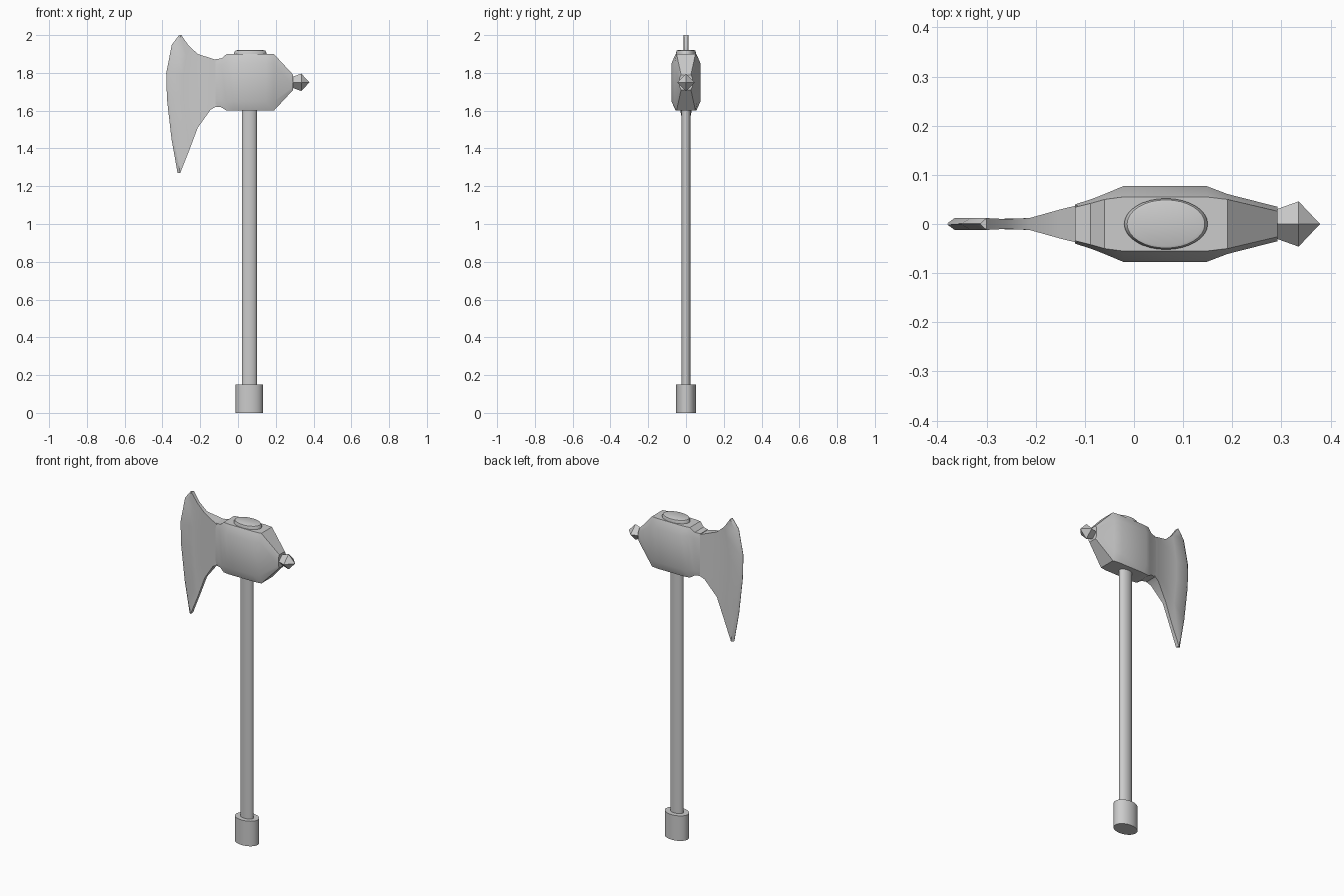
import bpy, bmesh, math

if "Cube" in bpy.data.objects:
    bpy.data.objects.remove(bpy.data.objects["Cube"])


def finish(name, bm, angle=35):
    bmesh.ops.recalc_face_normals(bm, faces=bm.faces)
    me = bpy.data.meshes.new(name)
    bm.to_mesh(me)
    bm.free()
    ob = bpy.data.objects.new(name, me)
    bpy.context.collection.objects.link(ob)
    bpy.ops.object.select_all(action='DESELECT')
    ob.select_set(True)
    bpy.context.view_layer.objects.active = ob
    bpy.ops.object.shade_smooth_by_angle(angle=math.radians(angle))
    return ob


def loft(name, rings, angle=35):
    """Skin a list of closed rings and cap both ends."""
    bm = bmesh.new()
    loops = [[bm.verts.new(p) for p in r] for r in rings]
    n = len(loops[0])
    for a, b in zip(loops, loops[1:]):
        for i in range(n):
            j = (i + 1) % n
            bm.faces.new((a[i], a[j], b[j], b[i]))
    bm.faces.new(loops[0])
    bm.faces.new(loops[-1])
    bmesh.ops.remove_doubles(bm, verts=bm.verts, dist=0.0002)
    return finish(name, bm, angle)


def oval(rx, ry, z, n=32, cx=0.06):
    return [(cx + rx * math.cos(2 * math.pi * i / n),
             ry * math.sin(2 * math.pi * i / n), z) for i in range(n)]


# Handle, pommel and the oval cap on top of the head
loft("handle", [oval(0.04, 0.025, 0.1), oval(0.04, 0.025, 1.85)])
loft("pommel", [oval(0.072, 0.052, 0), oval(0.072, 0.052, 0.15)])
loft("top_cap", [oval(0.085, 0.052, 1.88, cx=0.065), oval(0.085, 0.052, 1.908, cx=0.065),
                 oval(0.079, 0.049, 1.918, cx=0.065), oval(0.07, 0.045, 1.92, cx=0.065)])


# Head block: chamfered sections along x
def section(x, hy, ty, z0, z1, ch):
    half = [(hy, z0 + ch), (hy, z1 - ch), (ty, z1)]
    right = [(ty, z0)] + half
    return [(x, y, z) for y, z in right] + [(x, -y, z) for y, z in reversed(right)]


loft("head_block", [
    section(-0.12, 0.040, 0.034, 1.62, 1.873, 0.03),
    section(-0.088, 0.050, 0.042, 1.618, 1.876, 0.035),
    section(-0.06, 0.061, 0.050, 1.60, 1.90, 0.045),
    section(-0.022, 0.077, 0.055, 1.60, 1.90, 0.05),
    section(0.148, 0.077, 0.055, 1.60, 1.90, 0.05),
    section(0.19, 0.061, 0.050, 1.60, 1.90, 0.05),
    section(0.292, 0.035, 0.026, 1.71, 1.79, 0.018)])

# Back spike: four-sided diamond
loft("back_spike", [[(x, r, 1.75), (x, 0, 1.75 + r), (x, -r, 1.75), (x, 0, 1.75 - r)]
                    for x, r in ((0.27, 0.022), (0.29, 0.030), (0.335, 0.046), (0.378, 0.0005))], 50)

# Blade: columns from the neck to the cutting edge, each with six (x, z) points
columns = [
    (0.038, [(-0.115, z) for z in (1.868, 1.82, 1.77, 1.72, 1.67, 1.622)]),
    (0.031, [(-0.145, z) for z in (1.878, 1.83, 1.76, 1.70, 1.65, 1.605)]),
    (0.012, [(-0.213, z) for z in (1.90, 1.85, 1.77, 1.69, 1.60, 1.51)]),
    (0.010, [(-0.262, 1.945), (-0.275, 1.89), (-0.29, 1.79), (-0.29, 1.68), (-0.275, 1.53), (-0.258, 1.39)]),
    (0.012, [(-0.300, 2.0), (-0.333, 1.95), (-0.365, 1.80), (-0.362, 1.66), (-0.338, 1.45), (-0.306, 1.27)]),
    (0.001, [(-0.312, 2.0), (-0.350, 1.95), (-0.380, 1.80), (-0.376, 1.66), (-0.352, 1.45), (-0.320, 1.27)])]
loft("blade", [[(x, y, z) for x, z in pts] + [(x, -y, z) for x, z in reversed(pts)]
               for y, pts in columns], 40)
